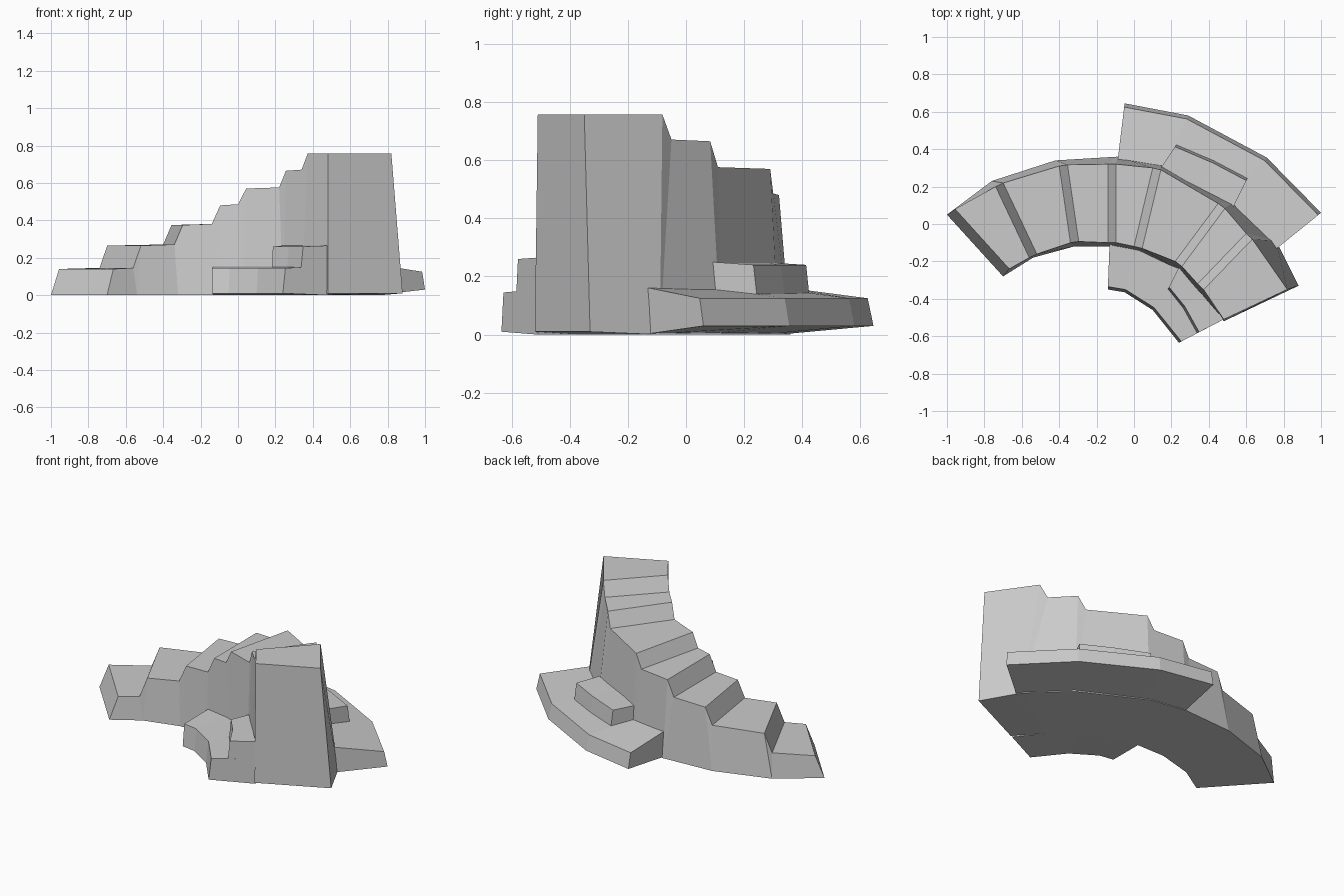
import bpy, bmesh
from mathutils import Vector

if "Cube" in bpy.data.objects:
    bpy.data.objects.remove(bpy.data.objects["Cube"])


def loft(name, sections):
    """Skin a run of four-point cross-sections and cap both ends."""
    bm = bmesh.new()
    rings = [[bm.verts.new(p) for p in s] for s in sections]
    for a, b in zip(rings, rings[1:]):
        for i in range(4):
            j = (i + 1) % 4
            bm.faces.new((a[i], a[j], b[j], b[i]))
    bm.faces.new(rings[0])
    bm.faces.new(rings[-1][::-1])
    bmesh.ops.remove_doubles(bm, verts=bm.verts, dist=0.0005)
    bmesh.ops.recalc_face_normals(bm, faces=bm.faces)
    mesh = bpy.data.meshes.new(name)
    bm.to_mesh(mesh)
    bm.free()
    obj = bpy.data.objects.new(name, mesh)
    bpy.context.collection.objects.link(obj)
    return obj


def p3(xy, z):
    return Vector((xy[0], xy[1], z))


# Curved staircase: base outer, base inner, riser foot outer, riser foot inner
risers = [
    ((-1.0, 0.05), (-0.70, -0.28), (-0.99, 0.05), (-0.70, -0.27)),
    ((-0.76, 0.23), (-0.54, -0.18), (-0.74, 0.20), (-0.56, -0.18)),
    ((-0.42, 0.34), (-0.32, -0.12), (-0.40, 0.31), (-0.34, -0.10)),
    ((-0.09, 0.36), (-0.13, -0.12), (-0.14, 0.32), (-0.14, -0.10)),
    ((0.15, 0.32), (0.03, -0.15), (0.10, 0.30), (0.00, -0.12)),
    ((0.54, 0.12), (0.24, -0.25), (0.45, 0.11), (0.22, -0.20)),
    ((0.76, -0.09), (0.34, -0.37), (0.60, -0.05), (0.34, -0.32)),
]
heights = [0.14, 0.265, 0.375, 0.48, 0.57, 0.665, 0.757]
sections = []
for i, (bo, bi, fo, fi) in enumerate(risers):
    across = (Vector(fo) - Vector(fi)).normalized()
    lean = Vector((across.y, -across.x)) * 0.045
    if i:
        z = heights[i - 1] + 0.006
        sections.append([p3(bo, 0), p3(fo, z), p3(fi, z), p3(bi, 0)])
    z = heights[i]
    ho, hi = Vector(fo) + lean, Vector(fi) + lean
    sections.append([p3(bo, 0), p3(ho, z), p3(hi, z), p3(bi, 0)])
sections.append([p3((0.88, -0.33), 0.01), p3((0.82, -0.35), 0.757),
                 p3((0.48, -0.51), 0.757), p3((0.48, -0.52), 0.01)])
loft("curved_staircase", sections)


def ledge(name, pairs, z_in, z_out, inset=0.015):
    """Side ledge from (inner, outer) plan points; z_in, z_out are (bottom, top)."""
    out = []
    for a, b in pairs:
        a, b = Vector(a), Vector(b)
        rim = b + (a - b).normalized() * inset
        out.append([p3(a, z_in[0]), p3(a, z_in[1]), p3(rim, z_out[1]), p3(b, z_out[0])])
    loft(name, out)


# Broad low ledge and raised slab on the outer side
ledge("outer_ledge", [((-0.09, 0.32), (-0.05, 0.645)), ((0.14, 0.26), (0.29, 0.58)),
                      ((0.45, 0.05), (0.71, 0.355)), ((0.74, -0.15), (1.0, 0.06))],
      (0.0, 0.165), (0.03, 0.125), 0.02)
ledge("outer_slab", [((0.11, 0.25), (0.23, 0.43)), ((0.33, 0.10), (0.43, 0.345)),
                     ((0.53, 0.09), (0.61, 0.25))],
      (0.08, 0.25), (0.08, 0.24), 0.02)

# Low ledge and raised slab on the inner side
ledge("inner_ledge", [((-0.13, -0.09), (-0.14, -0.35)), ((0.03, -0.11), (-0.05, -0.365)),
                      ((0.24, -0.21), (0.10, -0.46)), ((0.48, -0.51), (0.24, -0.635))],
      (0.0, 0.155), (0.01, 0.145))
ledge("inner_slab", [((0.24, -0.23), (0.18, -0.35)), ((0.35, -0.36), (0.26, -0.45)),
                     ((0.48, -0.51), (0.335, -0.585))],
      (0.08, 0.265), (0.12, 0.26))
